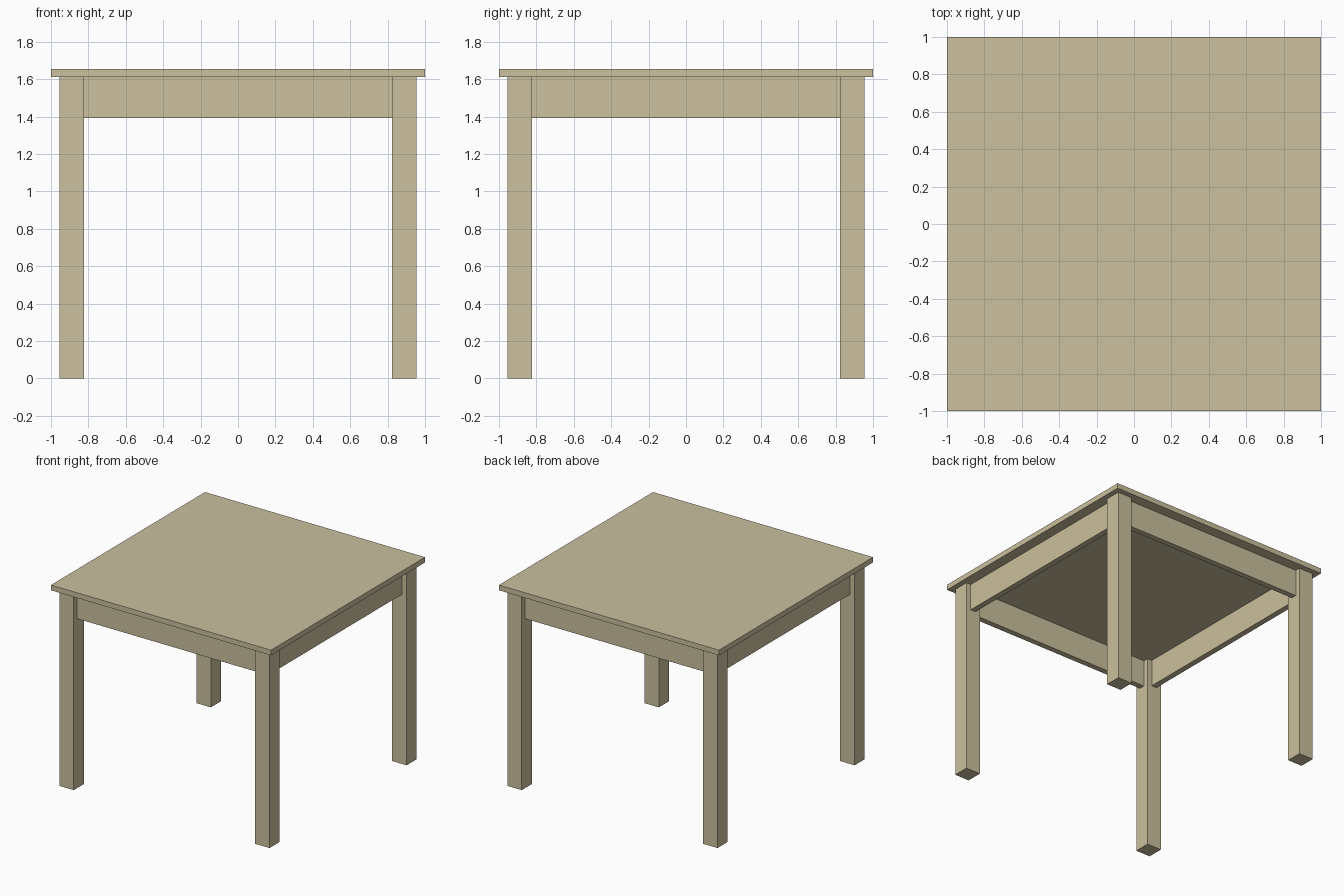
import bpy

if "Cube" in bpy.data.objects:
    bpy.data.objects.remove(bpy.data.objects["Cube"])

wood = bpy.data.materials.new("pale wood")
wood.diffuse_color = (0.597, 0.527, 0.342, 1)
wood.use_nodes = True
wood.node_tree.nodes["Principled BSDF"].inputs["Base Color"].default_value = wood.diffuse_color

LEG = 0.89        # leg and apron centre line
LEG_W = 0.131
APRON_T = 0.047
TOP_Z, TOP_UNDER, APRON_Z = 1.655, 1.612, 1.393


def box(name, x, y, z0, z1, w, d):
    """Axis-aligned box from z0 to z1, w wide and d deep."""
    bpy.ops.mesh.primitive_cube_add(size=1, location=(x, y, (z0 + z1) / 2))
    ob = bpy.context.object
    ob.name = name
    ob.scale = (w, d, z1 - z0)
    bpy.ops.object.transform_apply(location=False, rotation=False, scale=True)
    ob.data.materials.append(wood)
    return ob


# Table top
box("table_top", 0, 0, TOP_UNDER, TOP_Z, 2, 2)

# Square legs, one per corner
for fb, y in (("front", -LEG), ("back", LEG)):
    for lr, x in (("left", -LEG), ("right", LEG)):
        box(f"{fb}_{lr}_leg", x, y, 0, TOP_UNDER, LEG_W, LEG_W)

# Aprons between the legs, centred on the leg thickness
span = 2 * LEG - LEG_W
for name, s in (("front", -1), ("back", 1)):
    box(f"{name}_apron", 0, s * LEG, APRON_Z, TOP_UNDER, span, APRON_T)
for name, s in (("left", -1), ("right", 1)):
    box(f"{name}_apron", s * LEG, 0, APRON_Z, TOP_UNDER, APRON_T, span)
